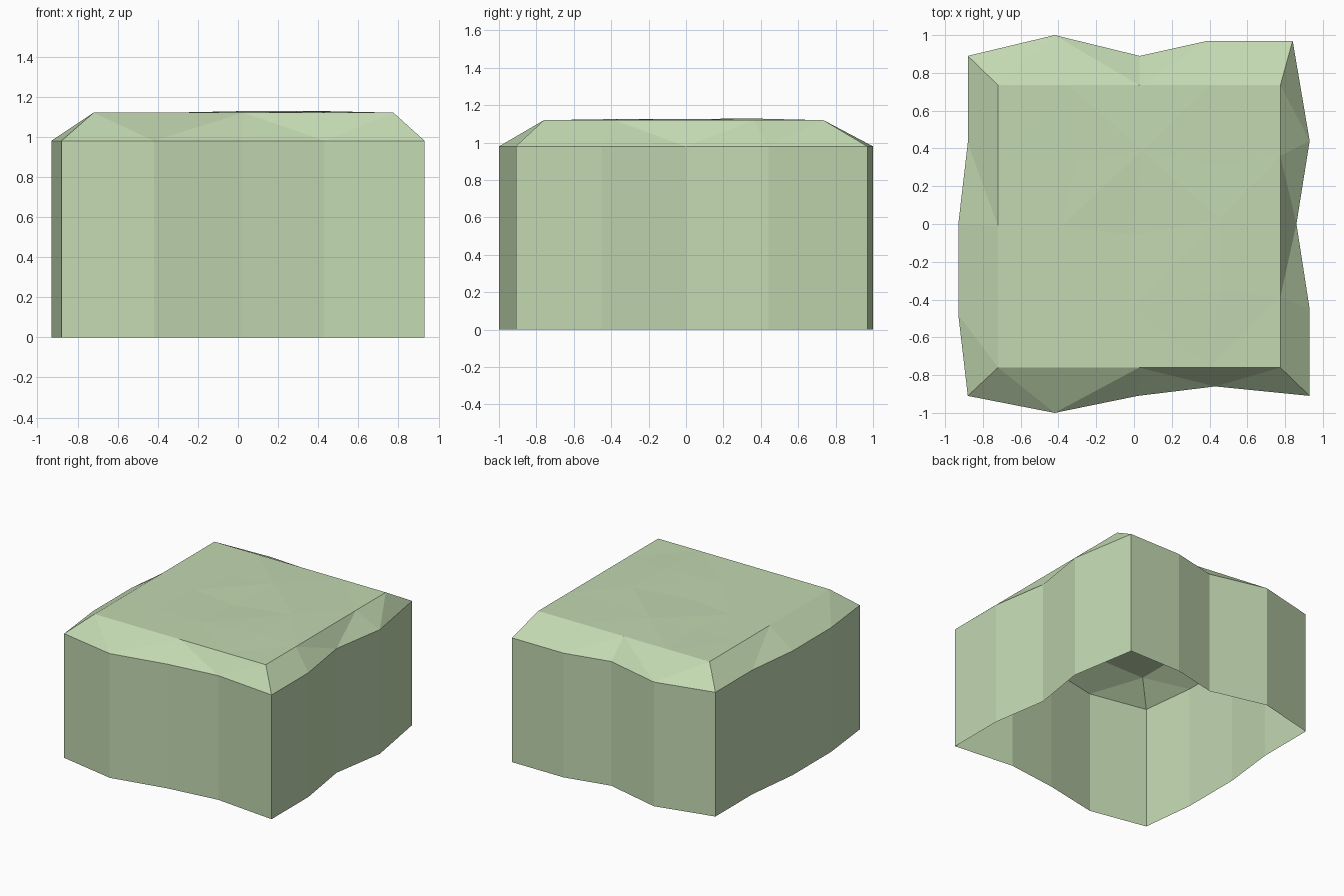
import bpy
import bmesh
import random
from mathutils import Vector

if "Cube" in bpy.data.objects:
    bpy.data.objects.remove(bpy.data.objects["Cube"], do_unlink=True)

random.seed(4)
WALL_H, TOP_H = 0.98, 1.12

# Pale green stone colour
green = bpy.data.materials.new("pale_green")
green.use_nodes = True
colour = (0.54, 0.69, 0.44, 1)
green.diffuse_color = colour
bsdf = green.node_tree.nodes["Principled BSDF"]
bsdf.inputs["Base Color"].default_value = colour
bsdf.inputs["Roughness"].default_value = 0.9

# Uneven outline, four points per side, starting at the front right corner
OUTLINE = [(-0.88, -0.91), (-0.42, -1.0), (0.02, -0.91), (0.43, -0.86),
           (0.93, -0.91), (0.93, -0.45), (0.86, 0.0), (0.93, 0.44),
           (0.84, 0.97), (0.39, 0.97), (0.03, 0.89), (-0.42, 1.0),
           (-0.88, 0.89), (-0.88, 0.43), (-0.93, 0.0), (-0.93, -0.48)]
N = len(OUTLINE)

bm = bmesh.new()

# Upright walls, open underneath
base = [bm.verts.new((x, y, 0)) for x, y in OUTLINE]
brow = [bm.verts.new((x, y, WALL_H)) for x, y in OUTLINE]
for i in range(N):
    j = (i + 1) % N
    bm.faces.new((base[i], base[j], brow[j], brow[i]))

# Top plateau: a square grid, gently uneven inside its straight rim
lo, hi = Vector((-0.72, -0.76, TOP_H)), Vector((0.775, 0.735, TOP_H))
grid = {}
for r in range(5):
    for c in range(5):
        p = Vector((lo.x + (hi.x - lo.x) * c / 4, lo.y + (hi.y - lo.y) * r / 4, TOP_H))
        if 0 < r < 4 and 0 < c < 4:
            p += Vector((random.uniform(-0.06, 0.06), random.uniform(-0.06, 0.06),
                         random.uniform(-0.008, 0.011)))
        grid[c, r] = bm.verts.new(p)
for r in range(4):
    for c in range(4):
        a, b, d, e = grid[c, r], grid[c + 1, r], grid[c + 1, r + 1], grid[c, r + 1]
        tris = ((a, b, d), (a, d, e)) if (r + c) % 2 else ((a, b, e), (b, d, e))
        for tri in tris:
            bm.faces.new(tri)

# Faceted slope joining the walls to the plateau rim
rim = ([grid[i, 0] for i in range(4)] + [grid[4, i] for i in range(4)]
       + [grid[4 - i, 4] for i in range(4)] + [grid[0, 4 - i] for i in range(4)])
for i in range(N):
    j = (i + 1) % N
    fan_from_first = i % 2 == 1      # quarter points fan out to their neighbours
    if i in (5, 6):                  # the left side dips in at its middle
        fan_from_first = not fan_from_first
    if fan_from_first:
        tris = ((brow[i], brow[j], rim[j]), (brow[i], rim[j], rim[i]))
    else:
        tris = ((brow[i], brow[j], rim[i]), (brow[j], rim[j], rim[i]))
    for tri in tris:
        bm.faces.new(tri)

bm.normal_update()
mesh = bpy.data.meshes.new("stone_block")
bm.to_mesh(mesh)
bm.free()
mesh.materials.append(green)
block = bpy.data.objects.new("stone_block", mesh)
bpy.context.collection.objects.link(block)
